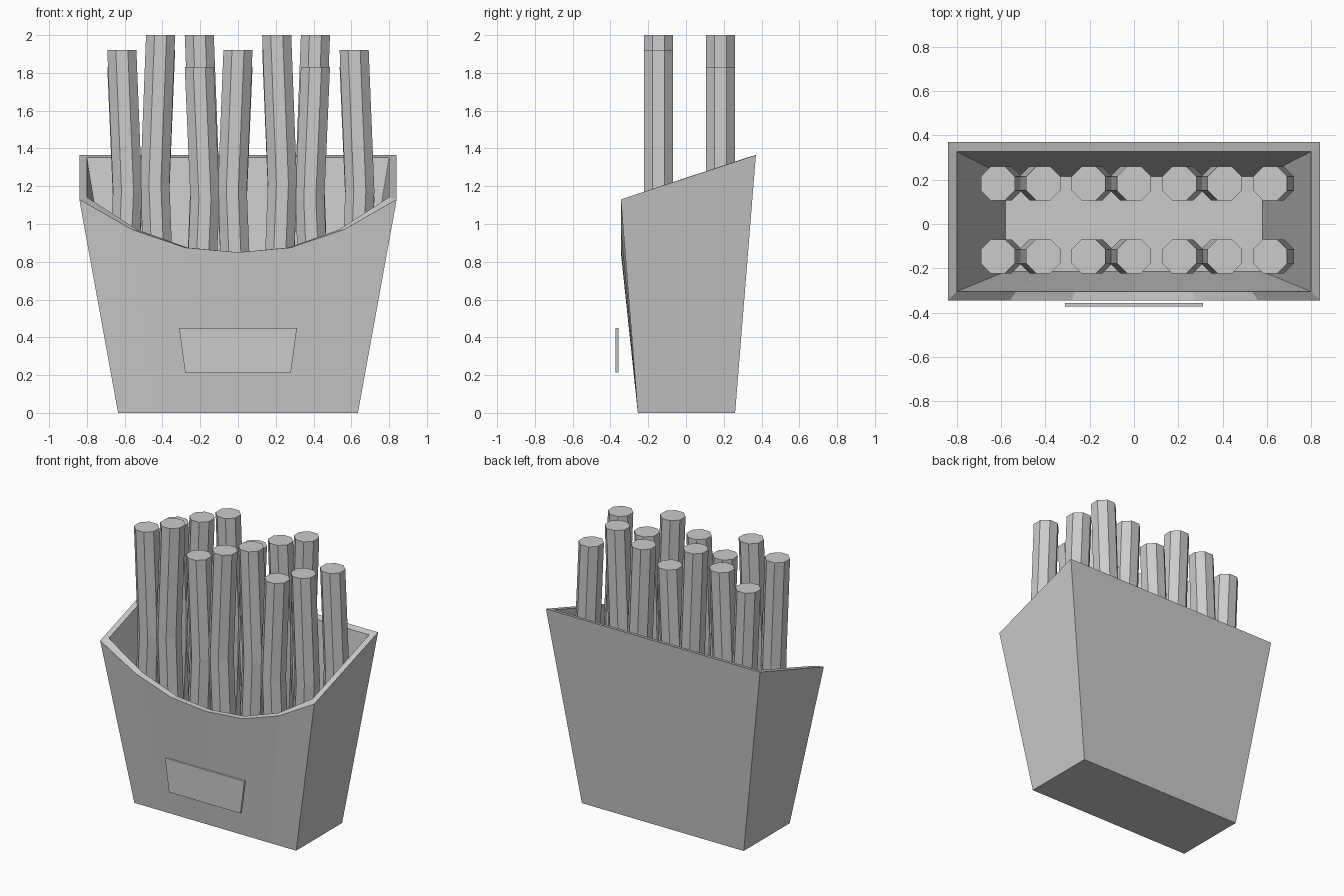
import bpy
import bmesh

if "Cube" in bpy.data.objects:
    bpy.data.objects.remove(bpy.data.objects["Cube"], do_unlink=True)

GREY = 0.6
mat = bpy.data.materials.new("plain_grey")
mat.use_nodes = True
mat.diffuse_color = (GREY, GREY, GREY, 1)
bsdf = next(n for n in mat.node_tree.nodes if n.type == 'BSDF_PRINCIPLED')
bsdf.inputs["Base Color"].default_value = (GREY, GREY, GREY, 1)


def loft(name, rings):
    """Skin a stack of point rings and cap both ends."""
    bm = bmesh.new()
    loops = [[bm.verts.new(p) for p in ring] for ring in rings]
    for a, b in zip(loops, loops[1:]):
        n = len(a)
        for i in range(n):
            j = (i + 1) % n
            bm.faces.new((a[i], a[j], b[j], b[i]))
    bm.faces.new(loops[0][::-1])
    bm.faces.new(loops[-1])
    bmesh.ops.recalc_face_normals(bm, faces=bm.faces)
    mesh = bpy.data.meshes.new(name)
    bm.to_mesh(mesh)
    bm.free()
    mesh.materials.append(mat)
    obj = bpy.data.objects.new(name, mesh)
    bpy.context.collection.objects.link(obj)
    return obj


# Carton: outer wall up, over the rim, and down the inner wall to the floor
def carton_ring(half_width, y_front, y_back, front_heights, z_back):
    steps = len(front_heights) - 1
    front = [(half_width * (2 * i / steps - 1), y_front, z)
             for i, z in enumerate(front_heights)]
    return front + [(half_width, y_back, z_back), (-half_width, y_back, z_back)]


def dip(corner):
    half = [corner, 0.97, 0.875]
    return half + [0.85] + half[::-1]


loft("carton", [
    carton_ring(0.635, -0.255, 0.26, [0] * 7, 0),
    carton_ring(0.84, -0.345, 0.37, dip(1.13), 1.365),
    carton_ring(0.80, -0.305, 0.327, dip(1.142), 1.353),
    carton_ring(0.58, -0.215, 0.215, [0.04] * 7, 0.04),
])


# Front plate: thin trapezoid standing just off the carton
def plate_ring(y):
    return [(-0.28, y, 0.215), (0.28, y, 0.215), (0.312, y, 0.45), (-0.312, y, 0.45)]


loft("front_plate", [plate_ring(-0.373), plate_ring(-0.357)])


# Fries: bent octagonal sticks, neighbours bowing toward each other
def octagon(cx, cy, z, r=0.077):
    k = r * 0.4142
    pts = [(r, -k), (r, k), (k, r), (-k, r), (-r, k), (-r, -k), (-k, -r), (k, -r)]
    return [(cx + x, cy + y, z) for x, y in pts]


TOPS = (1.83, 1.92, 2.0)
BOTTOM = 0.43
for row, (row_name, y, shift) in enumerate((("front", -0.146, 1), ("back", 0.183, 0))):
    for i in range(7):
        x = (i - 3) * 0.205
        top = TOPS[(i + shift) % 3]
        bow = 0.03 if i % 2 == 0 else -0.03
        loft(f"{row_name}_fry_{i + 1}", [
            octagon(x, y, BOTTOM),
            octagon(x + bow, y, (BOTTOM + top) / 2),
            octagon(x, y, top),
        ])
